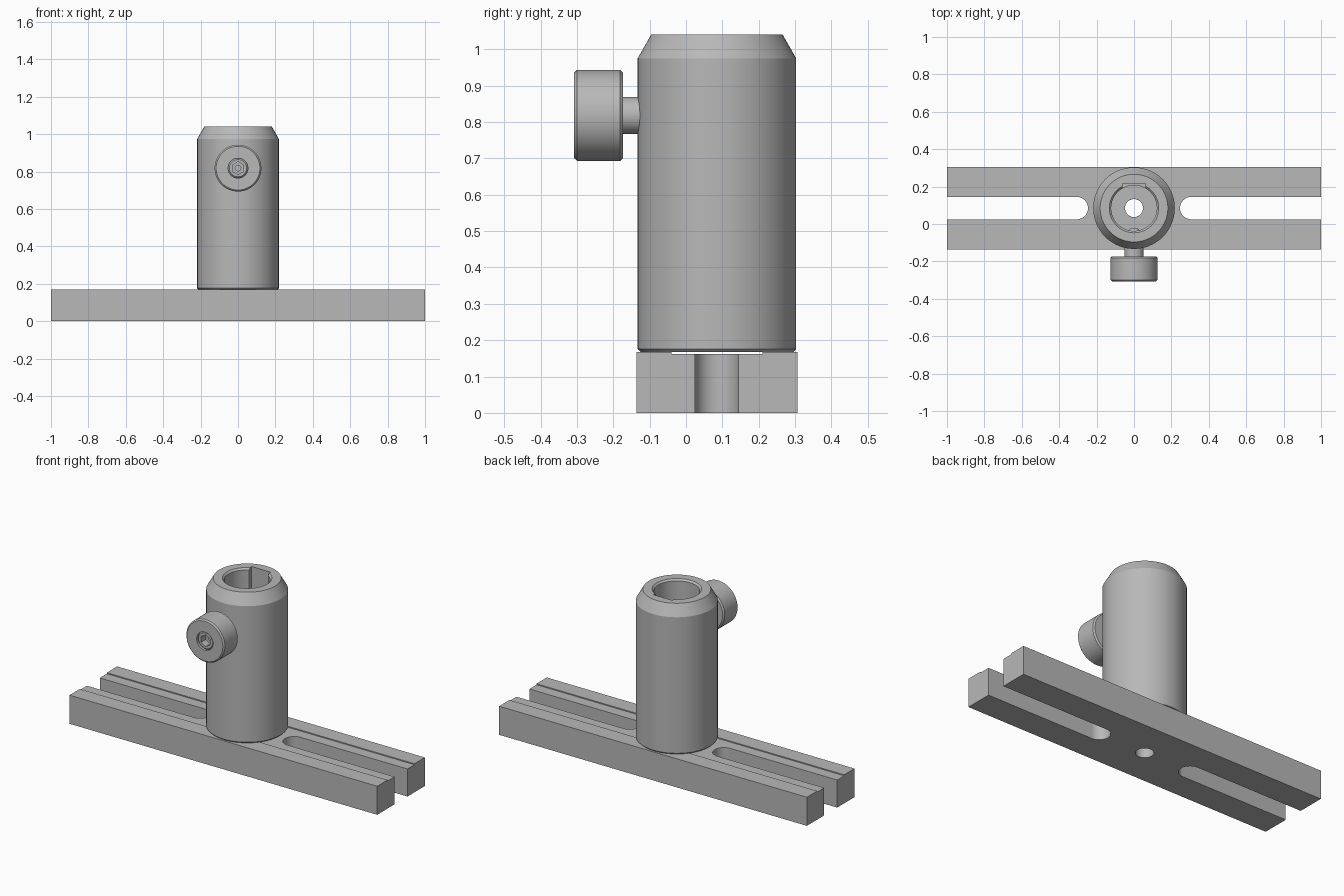
import bpy, bmesh, math
from mathutils import Matrix, Vector

old = bpy.data.objects.get("Cube")
if old:
    bpy.data.objects.remove(old, do_unlink=True)

CY = 0.085          # y of the post axis
TOP = 0.168         # height of the base bar
SCREW_Z = 0.818     # height of the thumbscrew axis

steel = bpy.data.materials.new("grey steel")
steel.use_nodes = True
GREY = (0.48, 0.48, 0.48, 1)
steel.diffuse_color = GREY
steel.node_tree.nodes["Principled BSDF"].inputs["Base Color"].default_value = GREY


def finish(name, bm):
    bmesh.ops.recalc_face_normals(bm, faces=bm.faces)
    mesh = bpy.data.meshes.new(name)
    bm.to_mesh(mesh)
    bm.free()
    mesh.materials.append(steel)
    obj = bpy.data.objects.new(name, mesh)
    bpy.context.collection.objects.link(obj)
    return obj


def box(name, lo, hi):
    lo, hi = Vector(lo), Vector(hi)
    bm = bmesh.new()
    bmesh.ops.create_cube(bm, size=1)
    bmesh.ops.scale(bm, vec=hi - lo, verts=bm.verts)
    bmesh.ops.translate(bm, vec=(lo + hi) / 2, verts=bm.verts)
    return finish(name, bm)


def prism(name, radius, depth, sides, matrix):
    bm = bmesh.new()
    bmesh.ops.create_cone(bm, cap_ends=True, segments=sides, radius1=radius,
                          radius2=radius, depth=depth, matrix=matrix)
    return finish(name, bm)


def lathe(name, profile, matrix, steps=64):
    """Spin a closed (radius, height) outline around the local z axis."""
    bm = bmesh.new()
    verts = [bm.verts.new((r, 0, z)) for r, z in profile]
    edges = [bm.edges.new((a, b)) for a, b in zip(verts, verts[1:] + verts[:1])]
    bmesh.ops.spin(bm, geom=verts + edges, cent=(0, 0, 0), axis=(0, 0, 1),
                   angle=math.tau, steps=steps)
    bmesh.ops.remove_doubles(bm, verts=bm.verts, dist=0.0001)
    bmesh.ops.transform(bm, matrix=matrix, verts=bm.verts)
    return finish(name, bm)


def activate(obj):
    bpy.ops.object.select_all(action="DESELECT")
    obj.select_set(True)
    bpy.context.view_layer.objects.active = obj


def cut(obj, cutter):
    activate(obj)
    mod = obj.modifiers.new("cut", "BOOLEAN")
    mod.operation, mod.solver, mod.object = "DIFFERENCE", "EXACT", cutter
    bpy.ops.object.modifier_apply(modifier=mod.name)
    bpy.data.objects.remove(cutter, do_unlink=True)


def smooth(obj):
    activate(obj)
    bpy.ops.object.shade_smooth_by_angle(angle=math.radians(25))


# Base bar with shallow top channel, two open slots and a bolt hole
base = box("base_bar", (-1, -0.136, 0), (1, 0.306, TOP))
cut(base, box("channel_cutter", (-1.1, -0.04, TOP - 0.006), (1.1, 0.21, 0.3)))
for side in (-1, 1):
    x0, x1 = sorted((side * 0.306, side * 1.1))
    cut(base, box("slot_cutter", (x0, CY - 0.06, -0.1), (x1, CY + 0.06, 0.3)))
    cut(base, prism("slot_end_cutter", 0.06, 0.5, 48,
                    Matrix.Translation((side * 0.306, CY, 0.1))))
cut(base, prism("bolt_hole_cutter", 0.048, 0.5, 40, Matrix.Translation((0, CY, 0.1))))
smooth(base)

# Hollow post: chamfered tube with a bolt hole through its floor
post = lathe("post", [
    (0.048, TOP), (0.21, TOP), (0.218, TOP + 0.008), (0.218, 0.975),
    (0.181, 1.04), (0.132, 1.04), (0.122, 1.03), (0.122, 0.26), (0.048, 0.26),
], Matrix.Translation((0, CY, 0)), steps=80)
# Flat relief along the back of the bore
cut(post, box("relief_cutter", (-0.062, CY + 0.05, 0.27), (0.062, 0.216, 1.2)))
smooth(post)

# Thumbscrew: head, shank and pointed tip, axis running front to back
axis = Matrix.Translation((0, -0.308, SCREW_Z)) @ Matrix.Rotation(-math.pi / 2, 4, "X")
screw = lathe("thumbscrew", [
    (0, 0.03), (0.053, 0.03), (0.053, 0), (0.117, 0), (0.125, 0.008),
    (0.125, 0.127), (0.117, 0.135), (0.051, 0.135), (0.051, 0.255),
    (0.02, 0.285), (0, 0.285),
], axis)
smooth(screw)

# Socket insert seated in the thumbscrew head
socket = lathe("socket_insert", [
    (0, 0.09), (0.053, 0.09), (0.053, 0.014), (0.046, 0.007), (0, 0.007),
], axis, steps=40)
cut(screw, prism("insert_seat_cutter", 0.0525, 0.12, 40,
                 axis @ Matrix.Translation((0, 0, 0.03))))
cut(socket, prism("hex_cutter", 0.034, 0.1, 6, axis))
cut(socket, prism("pilot_cutter", 0.015, 0.14, 24, axis))
smooth(screw)
smooth(socket)
